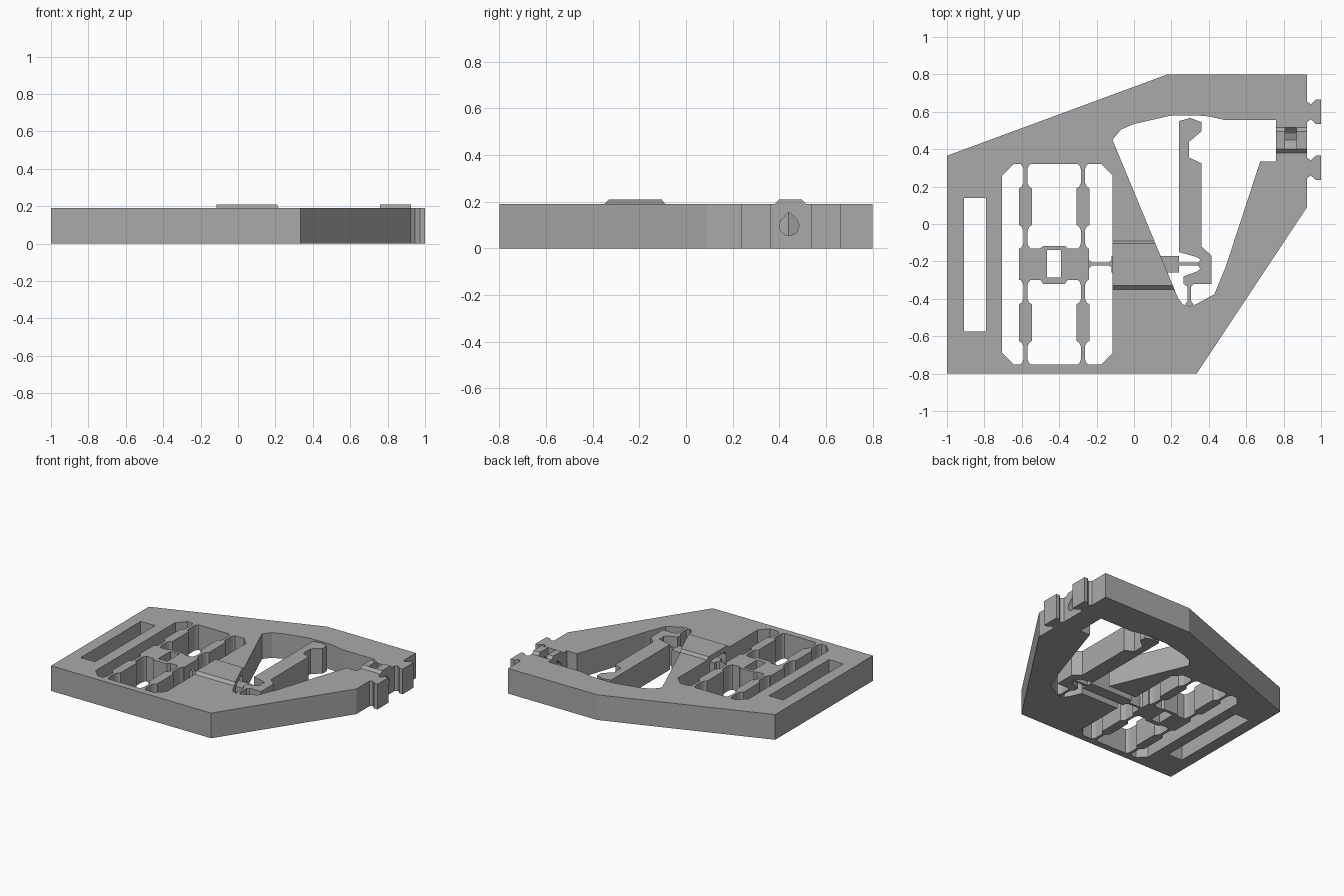
import bpy, bmesh, math

H = 0.19
mat = bpy.data.materials.new("mid grey")
mat.diffuse_color = (0.40, 0.40, 0.40, 1)


def prism(name, pts, a=0.0, b=H, axis="z"):
    """Extrude a polygon: (x, y) along z, or (y, z) along x."""
    put = (lambda p, t: (p[0], p[1], t)) if axis == "z" else (lambda p, t: (t, p[0], p[1]))
    bm = bmesh.new()
    lo = [bm.verts.new(put(p, a)) for p in pts]
    hi = [bm.verts.new(put(p, b)) for p in pts]
    bm.faces.new(lo)
    bm.faces.new(hi)
    for i in range(len(pts)):
        j = (i + 1) % len(pts)
        bm.faces.new((lo[i], lo[j], hi[j], hi[i]))
    bmesh.ops.recalc_face_normals(bm, faces=bm.faces)
    me = bpy.data.meshes.new(name)
    bm.to_mesh(me)
    bm.free()
    me.materials.append(mat)
    ob = bpy.data.objects.new(name, me)
    bpy.context.collection.objects.link(ob)
    return ob


def rect(x0, x1, y0, y1):
    return [(x0, y0), (x1, y0), (x1, y1), (x0, y1)]


def combine(ob, tool, op="DIFFERENCE"):
    m = ob.modifiers.new(op.lower(), "BOOLEAN")
    m.operation, m.solver, m.object = op, "EXACT", tool
    bpy.context.view_layer.objects.active = ob
    bpy.ops.object.modifier_apply(modifier=m.name)
    bpy.data.objects.remove(tool)


# Frame outline with the two dovetail prongs on the right, mirrored about y = 0.45
prong = [(0.925, 0.235 - 0.45 + 0.01), (0.945, -0.19), (0.972, -0.215), (1, -0.215),
         (1, -0.085), (0.972, -0.085), (0.945, -0.11), (0.925, -0.095)]
lower = [(x, 0.45 + y) for x, y in prong]
upper = [(x, 0.45 - y) for x, y in reversed(prong)]
frame = prism("frame", [(-1, -0.8), (0.335, -0.8), (0.925, 0.09)] + lower + upper
              + [(0.925, 0.8), (0.18, 0.8), (-1, 0.365)])

# Raised bridges over the rod tunnel and the cross hole
combine(frame, prism("rod_bridge", [(-0.35, 0.1), (-0.09, 0.1), (-0.09, H), (-0.105, 0.21),
                                    (-0.33, 0.21), (-0.35, H)], -0.115, 0.25, "x"), "UNION")
combine(frame, prism("hole_bridge", [(0.38, 0.15), (0.515, 0.15), (0.515, H), (0.495, 0.21),
                                     (0.40, 0.21), (0.38, H)], 0.76, 0.925, "x"), "UNION")

# Windows: side slot, chamfered flexure window, lever opening
combine(frame, prism("slot_cut", rect(-0.91, -0.79, -0.575, 0.14), -0.1, 0.3))
combine(frame, prism("flexure_window_cut", [
    (-0.645, -0.75), (-0.175, -0.75), (-0.115, -0.69), (-0.115, 0.26), (-0.175, 0.32),
    (-0.645, 0.32), (-0.705, 0.26), (-0.705, -0.69)], -0.1, 0.3))
combine(frame, prism("lever_opening_cut", [
    (-0.115, 0.45), (0.235, -0.395), (0.26, -0.43), (0.295, -0.44), (0.33, -0.43), (0.43, -0.375),
    (0.49, -0.23), (0.675, 0.335), (0.76, 0.335), (0.76, 0.555), (0.49, 0.555), (0.40, 0.575),
    (0.34, 0.58), (0.20, 0.58), (0, 0.535), (-0.07, 0.505)], -0.1, 0.3))

# Tunnel open at the bottom, under the bridge
combine(frame, prism("tunnel_cut", [(-0.315, -0.1), (-0.12, -0.1), (-0.12, 0.15), (-0.14, 0.17),
                                    (-0.295, 0.17), (-0.315, 0.15)], -0.2, 0.3, "x"))

# Teardrop cross hole and the pocket above it
drop = [(0.442 + 0.042 * math.cos(math.radians(a)), 0.097 + 0.042 * math.sin(math.radians(a)))
        for a in range(-220, 41, 20)] + [(0.442, 0.157)]
combine(frame, prism("cross_hole_cut", drop, 0.7, 1.1, "x"))
combine(frame, prism("pocket_cut", [(0.40, 0.3), (0.40, 0.097), (0.42, 0.065), (0.45, 0.052),
                                    (0.485, 0.065), (0.515, 0.097), (0.515, 0.3)],
                     0.807, 0.87, "x"))


def flexure_beam(name, x, y0, y1, c):
    """Thick middle with thin hinges that flare where they meet the end blocks."""
    t, w = 0.01, 0.035
    m0, m1 = y0 + 0.115, y1 - 0.12
    side = [(t + 0.02, y0 - 0.005), (t + 0.006, y0 + 0.012), (t, y0 + 0.03), (t, m0 - 0.02),
            (t + 0.01, m0), (w, m0 + 0.01), (w, m1 - 0.01), (t + 0.01, m1),
            (t, m1 + 0.02), (t, y1 - 0.03), (t + 0.006, y1 - 0.012), (t + 0.02, y1 + 0.005)]
    prism(name, [(x + a, y) for a, y in side] + [(x - a, y) for a, y in reversed(side)])


# Four flexure beams holding the carriage
for sx, x in (("left", -0.58), ("right", -0.273)):
    flexure_beam("back_beam_" + sx, x, -0.13, 0.32, 0)
    flexure_beam("front_beam_" + sx, x, -0.75, -0.30, 0)

# Sliding carriage with a window
carriage = prism("carriage", [
    (-0.615, -0.30), (-0.50, -0.30), (-0.485, -0.32), (-0.37, -0.32), (-0.355, -0.30),
    (-0.24, -0.30), (-0.24, -0.13), (-0.355, -0.13), (-0.37, -0.117), (-0.485, -0.117),
    (-0.50, -0.13), (-0.615, -0.13)])
combine(carriage, prism("carriage_window_cut", rect(-0.465, -0.39, -0.285, -0.14), -0.1, 0.3))

# Push rod running through the tunnel, with a thin hinge at each end
prism("push_rod", [(-0.12, -0.26), (0.24, -0.26), (0.24, -0.17), (-0.12, -0.17)], 0, 0.14)
prism("rod_hinge_left", [(-0.245, -0.24), (-0.225, -0.222), (-0.135, -0.222), (-0.115, -0.235),
                         (-0.115, -0.19), (-0.135, -0.205), (-0.225, -0.205), (-0.245, -0.19)],
      0, 0.14)
prism("rod_hinge_right", rect(0.235, 0.36, -0.223, -0.207), 0, 0.14)

# Lever with a hooked head and a notch around the rod hinge
prism("lever", [
    (0.24, 0.55), (0.24, -0.15), (0.33, -0.175), (0.355, -0.19), (0.345, -0.207),
    (0.345, -0.223), (0.355, -0.24), (0.335, -0.255), (0.265, -0.28), (0.265, -0.32),
    (0.285, -0.335), (0.287, -0.41), (0.27, -0.435), (0.32, -0.435), (0.305, -0.41),
    (0.305, -0.335), (0.32, -0.32), (0.415, -0.32), (0.415, -0.17), (0.36, -0.12),
    (0.36, 0.325), (0.295, 0.355), (0.295, 0.44), (0.36, 0.495), (0.36, 0.545), (0.30, 0.567)])
